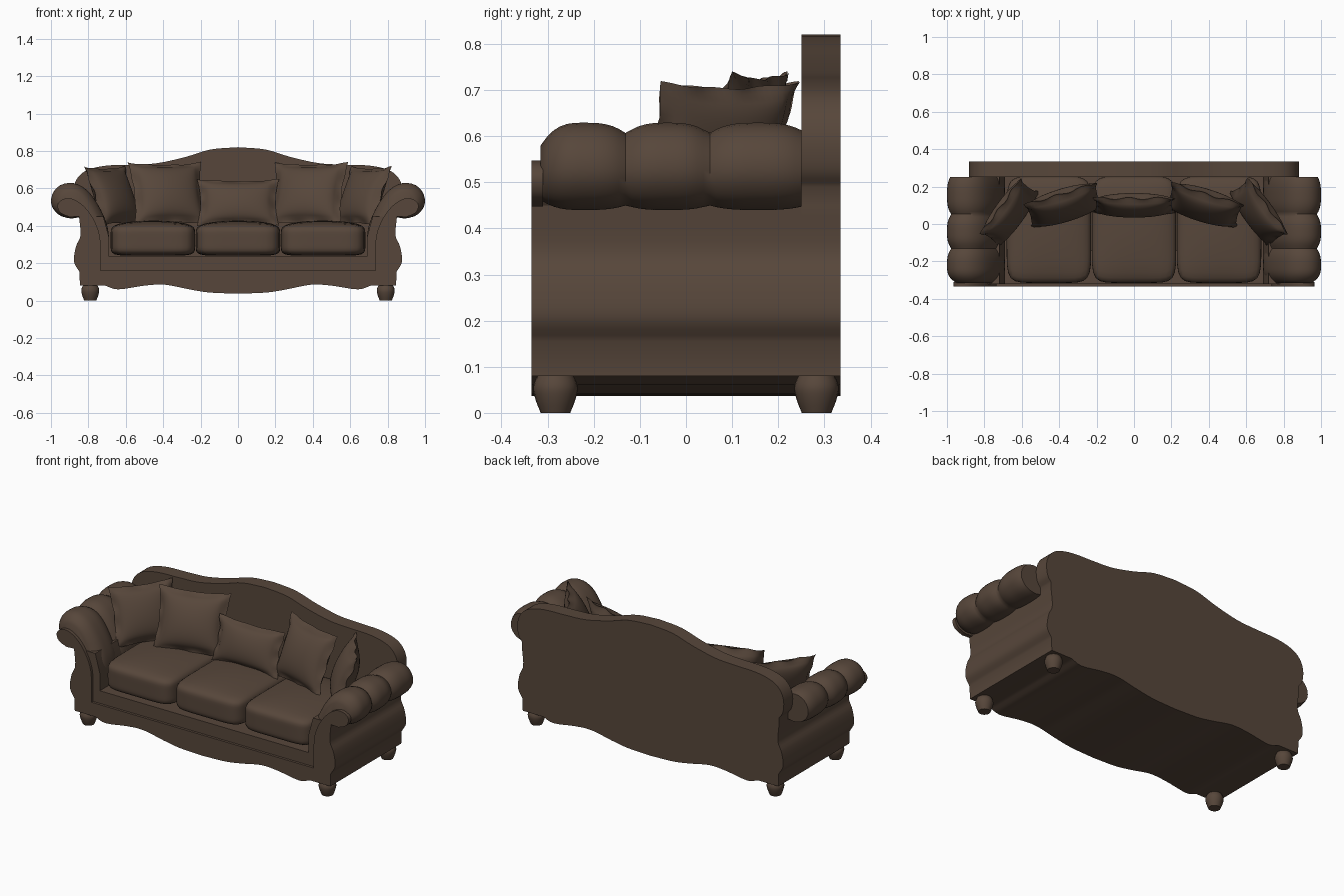
import bpy, bmesh, math
from mathutils import Matrix, Vector

cube = bpy.data.objects.get("Cube")
if cube:
    bpy.data.objects.remove(cube)

fabric = bpy.data.materials.new("brown_fabric")
fabric.use_nodes = True
brown = (0.095, 0.062, 0.043, 1)
fabric.diffuse_color = brown
fabric.node_tree.nodes["Principled BSDF"].inputs["Base Color"].default_value = brown


def finish(bm, name, angle=40):
    bmesh.ops.recalc_face_normals(bm, faces=bm.faces[:])
    mesh = bpy.data.meshes.new(name)
    bm.to_mesh(mesh)
    bm.free()
    mesh.materials.append(fabric)
    obj = bpy.data.objects.new(name, mesh)
    bpy.context.collection.objects.link(obj)
    bpy.ops.object.select_all(action='DESELECT')
    obj.select_set(True)
    bpy.context.view_layer.objects.active = obj
    bpy.ops.object.shade_smooth_by_angle(angle=math.radians(angle))
    return obj


def smooth(pts, steps=4):
    """Catmull-Rom curve through the points."""
    p = [Vector(q) for q in pts]
    p = [2 * p[0] - p[1]] + p + [2 * p[-1] - p[-2]]
    out = []
    for a, b, c, d in zip(p, p[1:], p[2:], p[3:]):
        for i in range(steps):
            t = i / steps
            out.append(0.5 * (2 * b + (c - a) * t + (2 * a - 5 * b + 4 * c - d) * t ** 2
                              + (3 * b - a - 3 * c + d) * t ** 3))
    return out + [p[-2]]


def slab(name, half, y0, y1):
    """Mirror a half outline across x = 0 and extrude it along y."""
    full = list(half) + [Vector((-q[0], q[1])) for q in reversed(half) if abs(q[0]) > 1e-4]
    bm = bmesh.new()
    face = bm.faces.new([bm.verts.new((q[0], y0, q[1])) for q in full])
    ext = bmesh.ops.extrude_face_region(bm, geom=[face])
    moved = [v for v in ext["geom"] if isinstance(v, bmesh.types.BMVert)]
    bmesh.ops.translate(bm, verts=moved, vec=(0, y1 - y0, 0))
    bmesh.ops.triangulate(bm, faces=[f for f in bm.faces if len(f.verts) > 4])
    return finish(bm, name)


# Shared outlines: scalloped hem and curvy side
hem = smooth([(0, .037), (.15, .043), (.26, .06), (.39, .085), (.5, .08), (.64, .06), (.71, .08)])
side = [Vector((.845, .08))] + smooth([(.848, .155), (.877, .21), (.866, .29), (.842, .35), (.85, .45)])
shell = hem + side

# Body between the front and back panels, with the seat deck and arm cores
slab("body", shell + [Vector(q) for q in ((.72, .45), (.69, .34), (.69, .235), (0, .235))], -.32, .25)

# Back panel with the humped top
crest = smooth([(.85, .49), (.875, .53), (.88, .6), (.855, .66), (.8, .7), (.7, .722), (.56, .727),
                (.43, .735), (.28, .768), (.145, .808), (0, .82)])
slab("back_panel", shell + crest, .25, .335)

# Front panel: apron and scrolled arm facings in one outline
scroll = smooth([(.9, .447), (.95, .47), (.965, .51), (.94, .54), (.89, .545), (.83, .51),
                 (.775, .44), (.74, .35), (.735, .25), (.735, .16)])
slab("front_panel", shell + scroll + [Vector((0, .16))], -.335, -.31)


# Rolled arms, puffed into three sections
def puff(y):
    """Radius factor of the roll along its length."""
    seams = (-.315, -.13, .05, .262)
    for n, (a, b) in enumerate(zip(seams, seams[1:])):
        if a <= y <= b:
            t = abs(2 * (y - a) / (b - a) - 1)
            low = .62 if n == 0 and y < (a + b) / 2 else .82
            return 1 - (1 - low) * t ** 3
    return .85


section = smooth([(.69, .235), (.69, .34), (.705, .42), (.75, .515), (.81, .593), (.88, .628),
                  (.95, .617), (.992, .57), (.997, .51), (.96, .46), (.9, .44), (.85, .445)], 3)


def arm(name, sign):
    bm = bmesh.new()
    rings = []
    count = 40
    for i in range(count + 1):
        y = -.315 + .565 * i / count
        ring = []
        for q in section:
            blend = min(1, max(0, (q[1] - .25) / .2))
            k = 1 + (puff(y) - 1) * blend
            ring.append(bm.verts.new((sign * (.87 + (q[0] - .87) * k), y, .5 + (q[1] - .5) * k)))
        rings.append(ring)
    for r, s in zip(rings, rings[1:]):
        for j in range(len(r)):
            m = (j + 1) % len(r)
            bm.faces.new((r[j], r[m], s[m], s[j]))
    caps = [bm.faces.new(rings[0]), bm.faces.new(rings[-1])]
    bmesh.ops.triangulate(bm, faces=caps)
    finish(bm, name, 50)


arm("left_arm", 1)
arm("right_arm", -1)


# Plump seat cushions
def seat_cushion(name, cx):
    bm = bmesh.new()
    bmesh.ops.create_cube(bm, size=2)
    bmesh.ops.subdivide_edges(bm, edges=bm.edges[:], cuts=11, use_grid_fill=True)
    for v in bm.verts:
        p = v.co.copy()
        norm = sum(abs(c) ** 7 for c in p) ** (1 / 7)
        p *= max(abs(c) for c in p) / norm
        crown = .022 * (1 - p.x ** 2) * (1 - p.y ** 2) * max(p.z, 0)
        v.co = (cx + p.x * .226, -.03 + p.y * .285, .323 + p.z * .083 + crown)
    finish(bm, name, 60)


for label, cx in (("right", -.455), ("middle", 0), ("left", .455)):
    seat_cushion(label + "_seat_cushion", cx)


# Throw pillows with a flat flange and flared corners
def pillow(name, loc, width, height, yaw, lean, thick=.065):
    bm = bmesh.new()
    for sign in (-1, 1):
        grid = bmesh.ops.create_grid(bm, x_segments=24, y_segments=24, size=1)
        for v in grid["verts"]:
            u, w = v.co.x, v.co.y
            swell = max(0, 1 - (u / .88) ** 2) * max(0, 1 - (w / .88) ** 2)
            rim = max(abs(u), abs(w))
            depth = thick * swell ** .45 + (.008 if rim < .99 else 0)
            wave = .006 * math.sin(9 * (u + w)) * max(0, rim - .85) / .15
            v.co = (u * width / 2 * (1 - .09 * (1 - w * w)), sign * depth + wave,
                    w * height / 2 * (1 - .09 * (1 - u * u)))
    bmesh.ops.remove_doubles(bm, verts=bm.verts[:], dist=.0005)
    bm.transform(Matrix.Translation(loc) @ Matrix.Rotation(math.radians(yaw), 4, 'Z')
                 @ Matrix.Rotation(math.radians(-lean), 4, 'X'))
    finish(bm, name, 50)


pillow("middle_pillow", (0, .1, .525), .44, .26, 0, 18, .05)
for label, s in (("left", 1), ("right", -1)):
    pillow(label + "_pillow", (s * .375, .1, .572), .41, .36, -s * 17, 22)
    pillow(label + "_corner_pillow", (s * .665, .06, .56), .37, .34, -s * 54, 22, .055)


# Turned bun feet
def foot(name, x, y):
    profile = smooth([(.032, 0), (.042, .025), (.048, .05), (.045, .068), (.036, .085)], 3)
    bm = bmesh.new()
    sides = 20
    rings = [[bm.verts.new((x + r * math.cos(math.tau * i / sides),
                            y + r * math.sin(math.tau * i / sides), z)) for i in range(sides)]
             for r, z in profile]
    for a, b in zip(rings, rings[1:]):
        for i in range(sides):
            m = (i + 1) % sides
            bm.faces.new((a[i], a[m], b[m], b[i]))
    bm.faces.new(rings[0])
    bm.faces.new(rings[-1])
    finish(bm, name)


for depth_name, y in (("front", -.283), ("back", .283)):
    for side_name, x in (("left", .79), ("right", -.79)):
        foot(f"{depth_name}_{side_name}_foot", x, y)
